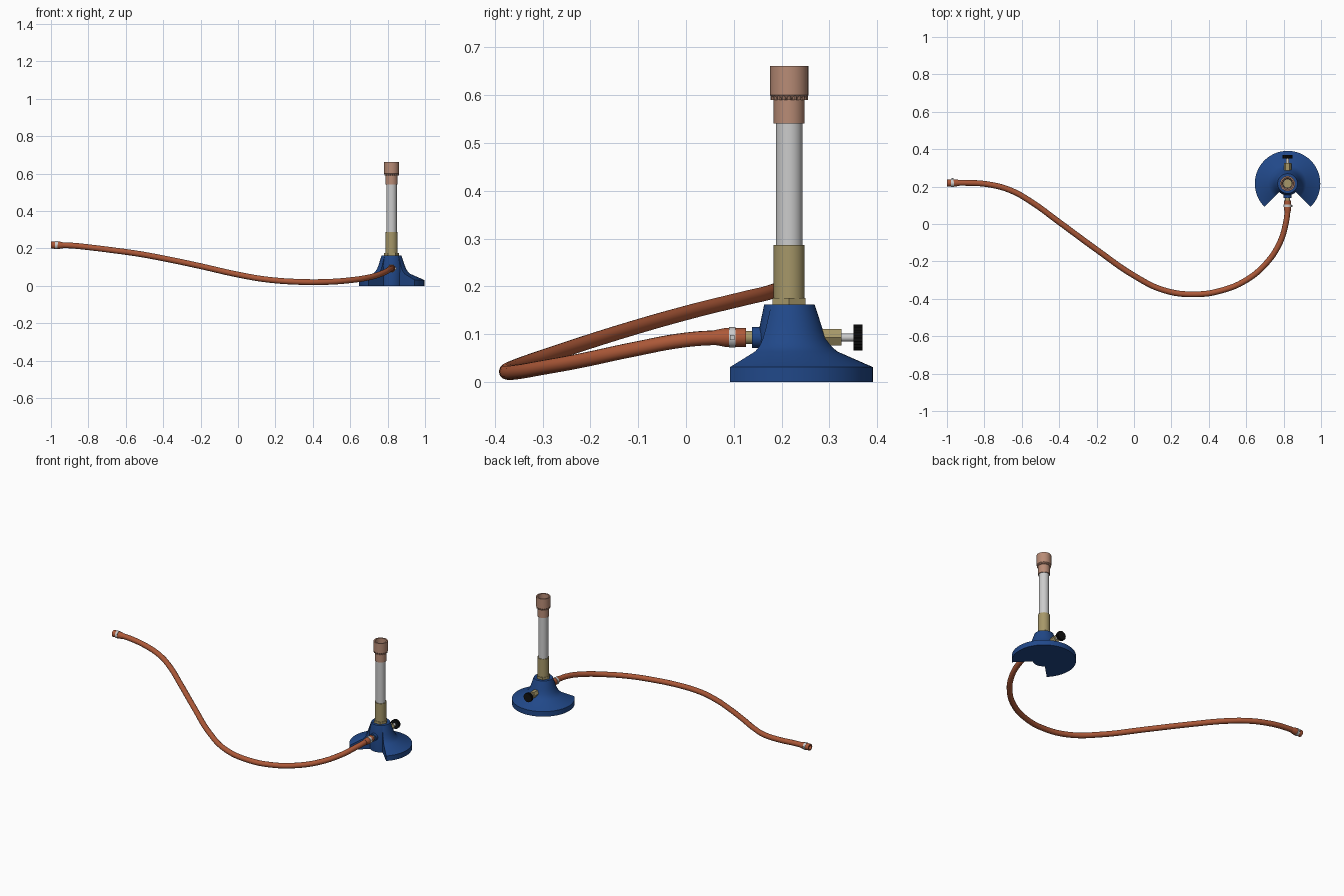
import bpy, bmesh
from math import cos, sin, pi, radians
from mathutils import Matrix, Vector

if "Cube" in bpy.data.objects:
    bpy.data.objects.remove(bpy.data.objects["Cube"])

CX, CY = 0.821, 0.216      # burner axis
HZ = 0.093                 # height of gas inlet and valve


def material(name, rgb):
    m = bpy.data.materials.new(name)
    m.diffuse_color = (*rgb, 1)
    m.use_nodes = True
    m.node_tree.nodes["Principled BSDF"].inputs["Base Color"].default_value = m.diffuse_color
    return m


BLUE = material("blue_enamel", (0.015, 0.065, 0.25))
BRASS = material("brass", (0.38, 0.31, 0.14))
COPPER = material("copper", (0.48, 0.26, 0.18))
RUBBER = material("rubber", (0.42, 0.10, 0.04))
STEEL = material("steel", (0.55, 0.55, 0.55))
BLACK = material("black", (0.006, 0.006, 0.006))


def finish(bm, name, mat):
    bmesh.ops.remove_doubles(bm, verts=bm.verts, dist=1e-6)
    bmesh.ops.recalc_face_normals(bm, faces=bm.faces)
    me = bpy.data.meshes.new(name)
    bm.to_mesh(me)
    bm.free()
    ob = bpy.data.objects.new(name, me)
    bpy.context.collection.objects.link(ob)
    me.materials.append(mat)
    bpy.ops.object.select_all(action='DESELECT')
    ob.select_set(True)
    bpy.context.view_layer.objects.active = ob
    bpy.ops.object.shade_smooth_by_angle(angle=radians(30))
    return ob


def lathe(name, profile, mat, loc=(CX, CY, 0), axis=(0, 0, 1), segs=40, start=0.0, sweep=2 * pi):
    """Revolve (radius, height) points; profiles that avoid the axis become closed rings."""
    bm = bmesh.new()
    full = abs(sweep - 2 * pi) < 1e-6
    rows = []
    for i in range(segs if full else segs + 1):
        a = start + sweep * i / segs
        rows.append([bm.verts.new((r * cos(a), r * sin(a), h)) for r, h in profile])
    n = len(profile)
    spans = n - 1 if profile[0][0] == 0 else n
    for i in range(segs):
        p, q = rows[i], rows[(i + 1) % len(rows)]
        for j in range(spans):
            k = (j + 1) % n
            bm.faces.new((p[j], q[j], q[k], p[k]))
    if not full:
        bm.faces.new(rows[0])
        bm.faces.new(rows[-1])
    turn = Vector((0, 0, 1)).rotation_difference(Vector(axis)).to_matrix().to_4x4()
    bm.transform(Matrix.Translation(loc) @ turn)
    return finish(bm, name, mat)


def rod(name, r, h0, h1, mat, **kw):
    return lathe(name, [(0, h0), (r, h0), (r, h1), (0, h1)], mat, **kw)


def tube(name, ri, ro, h0, h1, mat, **kw):
    return lathe(name, [(ri, h0), (ro, h0), (ro, h1), (ri, h1)], mat, **kw)


# Three-quarter base with a wedge open to the front
lathe("base", [(0, 0), (0.175, 0), (0.175, 0.031), (0.100, 0.064), (0.088, 0.075), (0.078, 0.090),
               (0.070, 0.110), (0.063, 0.132), (0.053, 0.162), (0, 0.162)],
      BLUE, segs=48, start=-pi / 4, sweep=1.5 * pi)
lathe("base_core", [(0, 0), (0.060, 0), (0.063, 0.11), (0.0525, 0.1618), (0, 0.1618)], BLUE)

# Barrel
rod("barrel_nut", 0.040, 0.160, 0.176, BRASS, segs=6)
lathe("barrel_collar", [(0, 0.176), (0.0325, 0.176), (0.0325, 0.287), (0.022, 0.287), (0.022, 0.19), (0, 0.19)], BRASS)
tube("barrel_tube", 0.023, 0.028, 0.286, 0.56, STEEL)
lathe("flame_cap", [(0.025, 0.541), (0.0325, 0.541), (0.0325, 0.590), (0.040, 0.600), (0.040, 0.661),
                    (0.032, 0.661), (0.032, 0.600), (0.025, 0.590)], COPPER)

# Ring of small flutes below the flame cap
bm = bmesh.new()
for i in range(20):
    a = 2 * pi * i / 20
    bmesh.ops.create_cone(bm, cap_ends=True, segments=8, radius1=0.0045, radius2=0.0045, depth=0.011,
                          matrix=Matrix.Translation((CX + 0.0345 * cos(a), CY + 0.0345 * sin(a), 0.596)))
finish(bm, "cap_flutes", COPPER)

# Gas inlet facing the front
inlet = dict(loc=(CX, CY, HZ), axis=(0, -1, 0), segs=28)
rod("inlet_boss", 0.022, 0.03, 0.078, BLUE, **inlet)
rod("inlet_nipple", 0.014, 0.05, 0.13, BRASS, **inlet)

# Valve at the back
valve = dict(loc=(CX, CY, HZ), axis=(0, 1, 0))
rod("valve_body", 0.020, 0.05, 0.109, BRASS, segs=6, **valve)
rod("valve_stem", 0.0085, 0.10, 0.138, STEEL, segs=20, **valve)
bm = bmesh.new()
ring = [bm.verts.new((CX + (0.0275 - 0.0015 * (i % 2)) * cos(i * pi / 24), CY + 0.135,
                      HZ + (0.0275 - 0.0015 * (i % 2)) * sin(i * pi / 24))) for i in range(48)]
face = bm.faces.new(ring)
ext = bmesh.ops.extrude_face_region(bm, geom=[face], use_keep_orig=True)
bmesh.ops.translate(bm, vec=(0, 0.018, 0), verts=[v for v in ext["geom"] if isinstance(v, bmesh.types.BMVert)])
finish(bm, "valve_knob", BLACK)

# Rubber hose as a smooth bevelled curve
path = [(-0.998, 0.219, 0.218), (-0.9, 0.22, 0.216), (-0.78, 0.212, 0.204), (-0.66, 0.180, 0.189),
        (-0.55, 0.119, 0.174), (-0.4, 0.010, 0.147), (-0.2, -0.137, 0.105), (0, -0.276, 0.060),
        (0.16, -0.354, 0.033), (0.33, -0.376, 0.021), (0.48, -0.352, 0.021), (0.60, -0.300, 0.030),
        (0.70, -0.218, 0.045), (0.775, -0.11, 0.068), (0.811, 0.0, 0.088), (CX, 0.08, HZ), (CX, 0.122, HZ)]
cu = bpy.data.curves.new("hose", 'CURVE')
cu.dimensions = '3D'
cu.resolution_u = 6
cu.bevel_depth = 0.0155
cu.bevel_resolution = 4
sp = cu.splines.new('BEZIER')
sp.bezier_points.add(len(path) - 1)
for bp, co in zip(sp.bezier_points, path):
    bp.co = co
    bp.handle_left_type = bp.handle_right_type = 'AUTO'
hose = bpy.data.objects.new("hose", cu)
bpy.context.collection.objects.link(hose)
cu.materials.append(RUBBER)

# Swollen hose ends with clamps
for tag, loc, axis in (("burner", (CX, 0.126, HZ), (0, -1, 0)), ("supply", (-1.0, 0.219, 0.218), (1, 0.01, -0.02))):
    lathe(tag + "_hose_cuff", [(0.012, 0), (0.0195, 0), (0.0195, 0.045), (0.0155, 0.066), (0.012, 0.066)],
          RUBBER, loc=loc, axis=axis, segs=28)
    tube(tag + "_clamp", 0.015, 0.0215, 0.022, 0.036, STEEL, loc=loc, axis=axis, segs=28)
    bm = bmesh.new()
    c = Vector(loc) + Vector(axis) * 0.029
    off = Vector((0.021, 0, 0)) if tag == "burner" else Vector((0, 0.021, 0))
    bmesh.ops.create_cube(bm, size=0.010, matrix=Matrix.Translation(c + off))
    finish(bm, tag + "_clamp_screw", STEEL)
